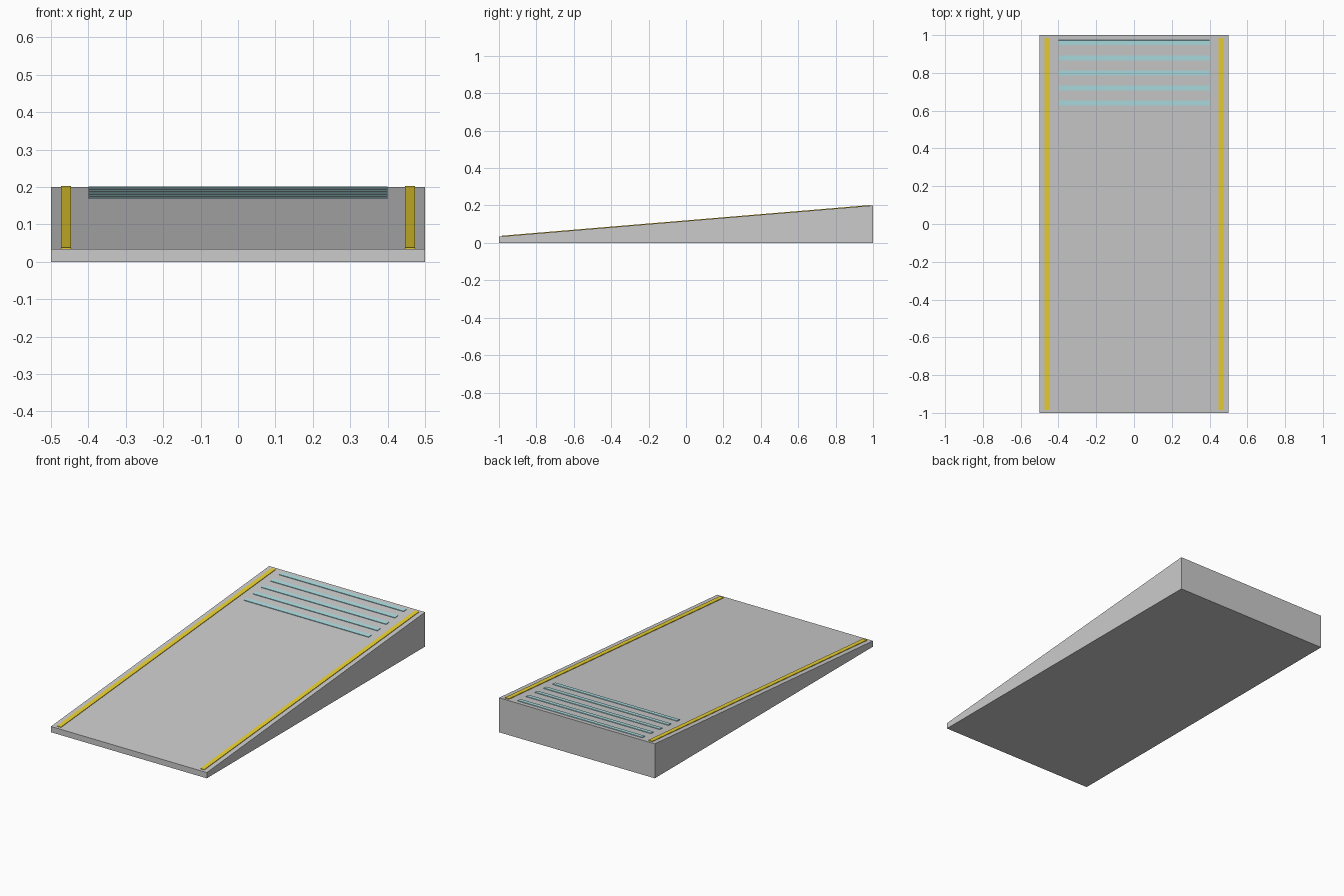
import bpy, bmesh, math
from mathutils import Matrix

if "Cube" in bpy.data.objects:
    bpy.data.objects.remove(bpy.data.objects["Cube"])

LOW, HIGH = 0.0335, 0.2
SLOPE = math.atan2(HIGH - LOW, 2)


def surface_z(y):
    return LOW + (HIGH - LOW) * (y + 1) / 2


def material(name, color):
    m = bpy.data.materials.new(name)
    m.diffuse_color = color
    m.use_nodes = True
    m.node_tree.nodes["Principled BSDF"].inputs["Base Color"].default_value = m.diffuse_color
    return m


def finish(name, bm, mat=None):
    bmesh.ops.recalc_face_normals(bm, faces=bm.faces)
    me = bpy.data.meshes.new(name)
    bm.to_mesh(me)
    bm.free()
    if mat:
        me.materials.append(mat)
    ob = bpy.data.objects.new(name, me)
    bpy.context.collection.objects.link(ob)
    return ob


def strip(name, x, y, width, length, mat, height=0.005, lift=0.001):
    # thin box lying on the sloped deck
    bm = bmesh.new()
    bmesh.ops.create_cube(bm, size=1, matrix=Matrix.Diagonal((width, length, height, 1)))
    ob = finish(name, bm, mat)
    ob.location = (x, y, surface_z(y) + lift)
    ob.rotation_euler.x = SLOPE


# wedge body: side profile extruded across the width
bm = bmesh.new()
profile = [(-1, 0), (1, 0), (1, HIGH), (-1, LOW)]
side = bm.faces.new([bm.verts.new((-0.5, y, z)) for y, z in profile])
ext = bmesh.ops.extrude_face_region(bm, geom=[side])
bmesh.ops.translate(bm, vec=(1, 0, 0),
                    verts=[g for g in ext["geom"] if isinstance(g, bmesh.types.BMVert)])
finish("ramp_body", bm)

yellow = material("edge_yellow", (0.85, 0.65, 0.03, 1))
teal = material("grip_teal", (0.42, 0.74, 0.77, 1))

# edge marking strips
for label, s in (("left", -1), ("right", 1)):
    strip(f"edge_strip_{label}", s * 0.46, 0, 0.026, 1.975, yellow)

# grip bars near the top
for i in range(5):
    strip(f"grip_bar_{i + 1}", 0, 0.64 + i * 0.08, 0.8, 0.026, teal)
